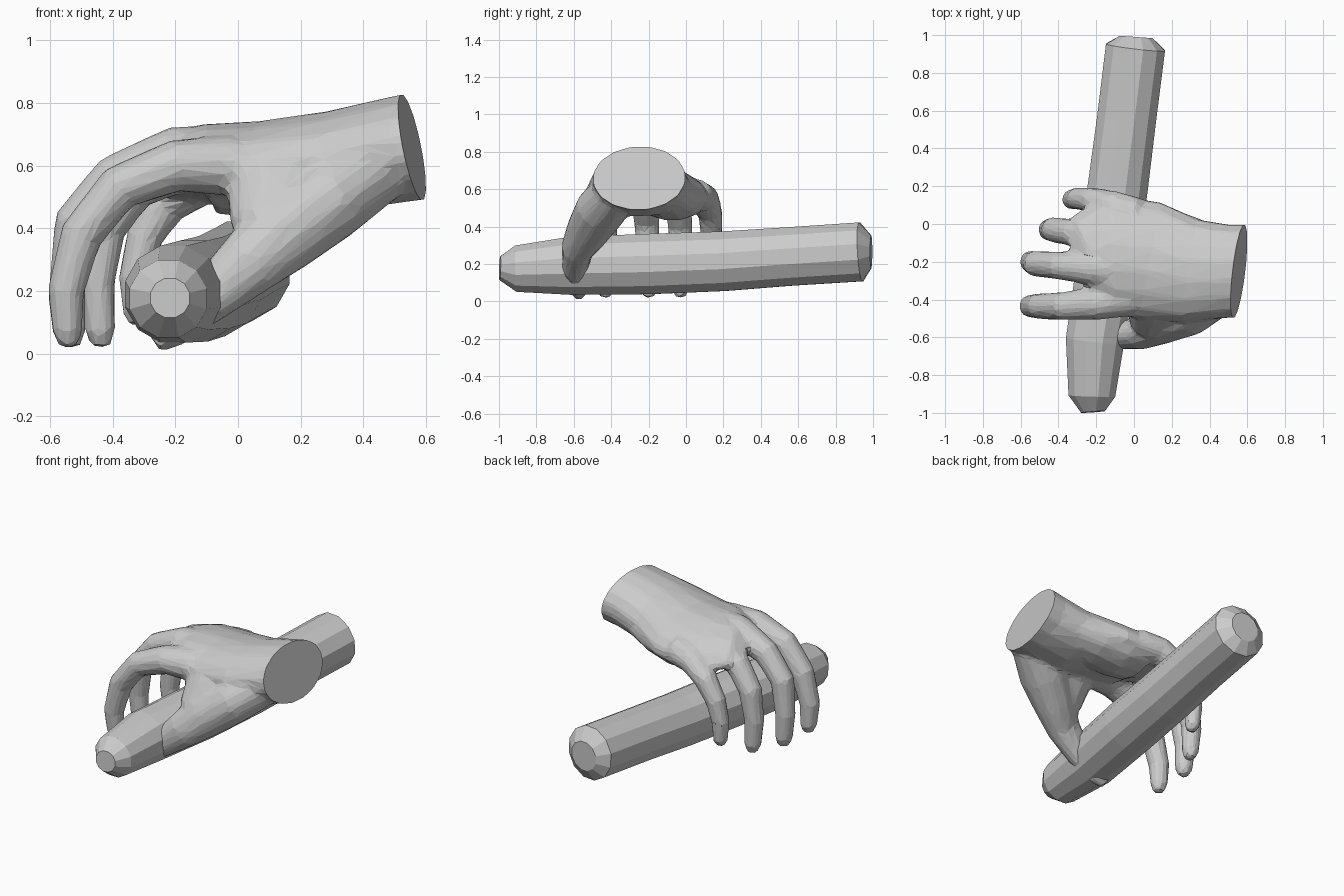
import bpy, bmesh, math
from mathutils import Vector

if "Cube" in bpy.data.objects:
    bpy.data.objects.remove(bpy.data.objects["Cube"])


def tube(bm, rings, ref, sides=12):
    """Loft elliptical rings (x, y, z, radius across ref, radius along ref)."""
    pts = [Vector(r[:3]) for r in rings]
    ref = Vector(ref)
    loops = []
    for i, r in enumerate(rings):
        t = (pts[min(i + 1, len(pts) - 1)] - pts[max(i - 1, 0)]).normalized()
        u = t.cross(ref).normalized()
        v = u.cross(t)
        a, b = r[3], r[-1]
        loops.append([bm.verts.new(pts[i]
                      + u * a * math.cos(2 * math.pi * (k + .5) / sides)
                      + v * b * math.sin(2 * math.pi * (k + .5) / sides))
                      for k in range(sides)])
    faces = [bm.faces.new(loops[0]), bm.faces.new(loops[-1][::-1])]
    for p, q in zip(loops, loops[1:]):
        for k in range(sides):
            j = (k + 1) % sides
            faces.append(bm.faces.new((p[k], q[k], q[j], p[j])))
    bmesh.ops.recalc_face_normals(bm, faces=faces)
    return loops


def to_object(bm, name):
    me = bpy.data.meshes.new(name)
    bm.to_mesh(me)
    bm.free()
    ob = bpy.data.objects.new(name, me)
    bpy.context.collection.objects.link(ob)
    return ob


# Rod: slightly bent bar with domed ends
bm = bmesh.new()
tube(bm, [(-.217, -.995, .178, .065), (-.223, -.91, .175, .128),
          (-.207, -.62, .19, .16),
          (-.14, -.2, .2, .167), (-.085, .2, .215, .165), (-.04, .55, .24, .162),
          (.008, .935, .265, .163), (.012, .99, .265, .09)], (0, 0, 1))
to_object(bm, "rod")

# Palm and wrist, arched across the knuckles
bm = bmesh.new()
palm = tube(bm, [(.68, -.25, .68, .178, .25), (.5, -.25, .65, .172, .25),
                 (.3, -.25, .615, .162, .28), (.08, -.19, .615, .13, .315),
                 (-.12, -.165, .625, .112, .33), (-.2, -.2, .625, .085, .28),
                 (-.27, -.24, .605, .055, .18)],
            (0, 1, 0), 16)
for loop, arch in zip(palm, (0, 0, .15, .4, .55, .6, .6)):
    for v in loop:
        v.co.z -= arch * (v.co.y + .26) ** 2

# Heel pad under the palm
tube(bm, [(.38, -.13, .6, .1, .14), (.2, -.1, .56, .11, .18),
          (.05, -.07, .535, .105, .18), (-.08, -.06, .525, .08, .17)], (0, 1, 0))

# Fingers curling over the rod: index, middle, ring, little
fingers = [
    [(-.02, -.39, .6, .1), (-.2, -.42, .6, .085, .09), (-.38, -.435, .53, .075),
     (-.5, -.435, .38, .07), (-.55, -.435, .2, .06), (-.545, -.43, .07, .05),
     (-.54, -.43, .02, .03)],
    [(-.05, -.25, .63, .1), (-.2, -.235, .64, .088, .095), (-.4, -.22, .56, .075),
     (-.52, -.21, .42, .07), (-.545, -.2, .22, .06), (-.535, -.2, .07, .052),
     (-.53, -.2, .02, .03)],
    [(-.02, -.08, .61, .1), (-.17, -.075, .605, .085, .1), (-.33, -.045, .53, .073),
     (-.425, -.03, .4, .068), (-.45, -.03, .22, .058), (-.44, -.03, .07, .05),
     (-.435, -.03, .02, .03)],
    [(.02, .05, .57, .09), (-.12, .085, .55, .08, .095), (-.23, .13, .475, .067),
     (-.3, .135, .37, .06), (-.33, .13, .24, .053), (-.325, .125, .13, .045),
     (-.32, .12, .09, .027)]]
for path in fingers:
    tube(bm, path, (0, 1, 0))

# Thumb passing under the rod, and the web joining it to the palm
tube(bm, [(.46, -.36, .61, .12), (.29, -.455, .49, .135, .14),
          (.14, -.525, .38, .13, .115), (.03, -.58, .285, .108, .088),
          (-.1, -.595, .17, .08, .068), (-.21, -.575, .075, .06),
          (-.265, -.57, .03, .033)], (0, 1, 0))
tube(bm, [(.14, -.34, .63, .1, .16), (.13, -.44, .53, .11, .17),
          (.1, -.53, .39, .1, .13)], (1, 0, 0))
hand = to_object(bm, "hand")

# Fuse the hand parts into one low-poly skin
bpy.context.view_layer.objects.active = hand
hand.select_set(True)
m = hand.modifiers.new("fuse", 'REMESH')
m.mode, m.voxel_size = 'VOXEL', .014
m = hand.modifiers.new("soften", 'SMOOTH')
m.factor, m.iterations = .5, 10
m = hand.modifiers.new("facet", 'DECIMATE')
m.ratio = .06
for name in ("fuse", "soften", "facet"):
    bpy.ops.object.modifier_apply(modifier=name)

# Clean flat cut at the wrist
bm = bmesh.new()
bm.from_mesh(hand.data)
bmesh.ops.bisect_plane(bm, geom=bm.verts[:] + bm.edges[:] + bm.faces[:],
                       plane_co=(.555, -.25, .66), plane_no=(1, -.12, .2),
                       clear_outer=True)
bmesh.ops.holes_fill(bm, edges=[e for e in bm.edges if e.is_boundary], sides=0)
for f in bm.faces:
    f.smooth = False
bm.to_mesh(hand.data)
bm.free()
